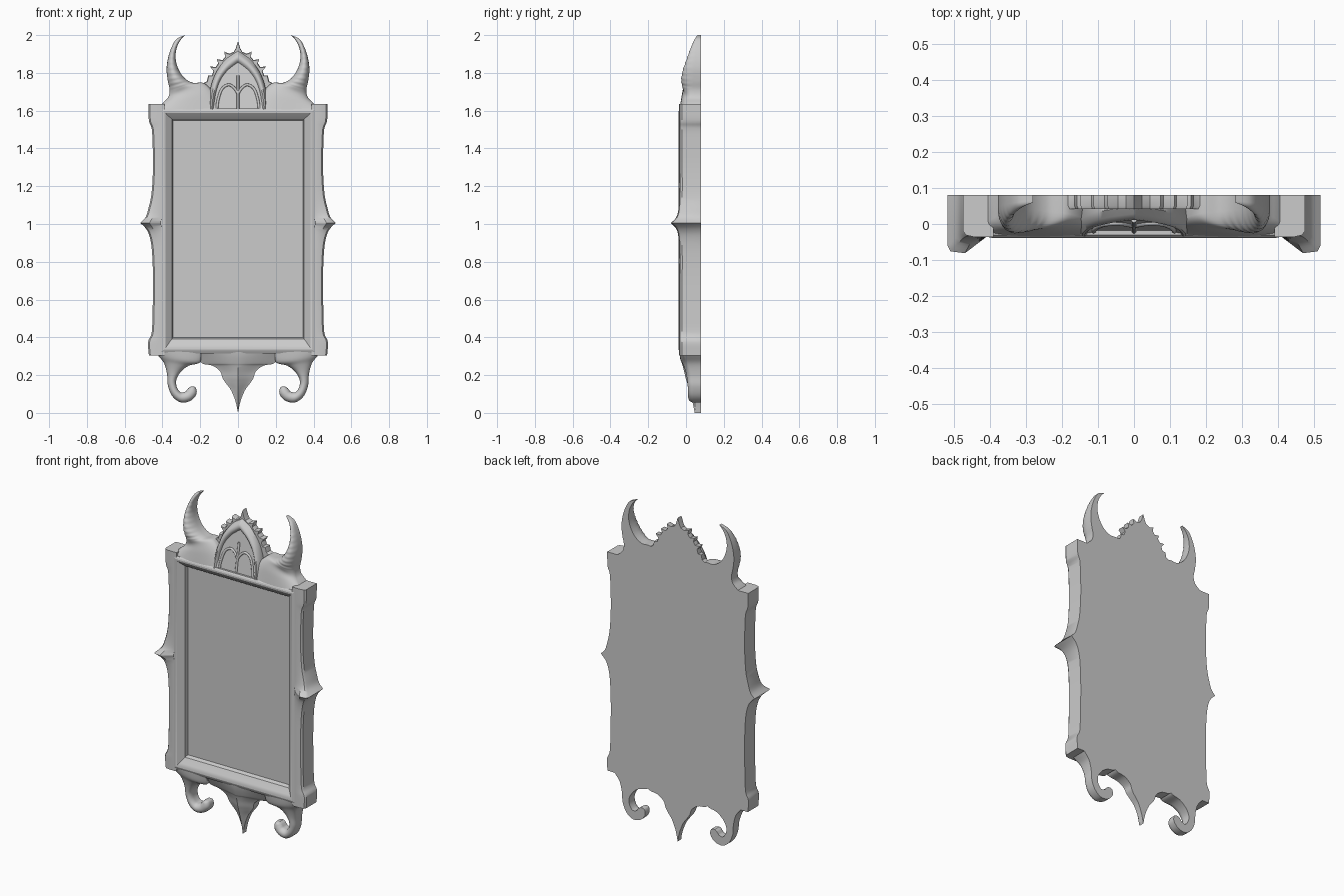
import bpy, bmesh, math

BACK = 0.08


def smooth(rows, n=5):
    """Catmull-Rom through tuples of any length."""
    out = []
    for i in range(len(rows) - 1):
        p0, p1 = rows[max(i - 1, 0)], rows[i]
        p2, p3 = rows[i + 1], rows[min(i + 2, len(rows) - 1)]
        for k in range(n):
            t = k / n
            out.append(tuple(0.5 * (2 * b + (c - a) * t + (2 * a - 5 * b + 4 * c - d) * t * t
                                    + (3 * b - a - 3 * c + d) * t ** 3)
                             for a, b, c, d in zip(p0, p1, p2, p3)))
    return out + [rows[-1]]


def loft(name, rings, mirror=False, angle=35):
    """Skin equal-length closed rings and cap both ends."""
    bm = bmesh.new()
    vr = [[bm.verts.new(p) for p in r] for r in rings]
    m = len(vr[0])
    for a, b in zip(vr, vr[1:]):
        for j in range(m):
            k = (j + 1) % m
            bm.faces.new((a[j], a[k], b[k], b[j]))
    bm.faces.new(vr[0])
    bm.faces.new(vr[-1])
    bmesh.ops.remove_doubles(bm, verts=bm.verts, dist=0.0002)
    bmesh.ops.recalc_face_normals(bm, faces=bm.faces)
    me = bpy.data.meshes.new(name)
    bm.to_mesh(me)
    bm.free()
    ob = bpy.data.objects.new(name, me)
    bpy.context.collection.objects.link(ob)
    bpy.ops.object.select_all(action='DESELECT')
    bpy.context.view_layer.objects.active = ob
    ob.select_set(True)
    bpy.ops.object.shade_smooth_by_angle(angle=math.radians(angle))
    if mirror:
        ob.modifiers.new("Mirror", 'MIRROR').use_mirror_merge = False
    return ob


def ribbon(name, rows, mirror=False, ridge=False, ripple=0.0, n=5):
    """Flat-backed strip; rows hold ax, az, bx, bz, edge_y, front_y."""
    rings = []
    for i, (ax, az, bx, bz, e, f) in enumerate(smooth(rows, n)):
        if ripple and 2 * n < i < 6 * n:
            f += ripple * math.sin(i * math.pi / 2)
            e += ripple * math.sin(i * math.pi / 2)
        ring = [(ax, BACK, az)]
        for k in range(15):
            u = k / 14
            t = 0.5 - 0.5 * math.cos(math.pi * u)      # denser near the edges
            h = (1 - abs(1 - 2 * t)) ** 1.4 if ridge else math.sin(math.pi * u)
            ring.append((ax + (bx - ax) * t, e + (f - e) * h, az + (bz - az) * t))
        ring.append((bx, BACK, bz))
        rings.append(ring)
    return loft(name, rings, mirror)


# Horns flaring into the top of the frame
ribbon("horn", [
    (.280, 2.00, .280, 2.00, .065, .060),
    (.325, 1.98, .305, 1.972, .060, .045),
    (.352, 1.935, .325, 1.93, .055, .025),
    (.370, 1.88, .330, 1.875, .050, .005),
    (.378, 1.82, .315, 1.82, .045, -.015),
    (.372, 1.76, .285, 1.775, .040, -.025),
    (.362, 1.71, .240, 1.748, .035, -.020),
    (.370, 1.67, .180, 1.745, .028, -.015),
    (.400, 1.64, .130, 1.69, .010, -.025),
    (.450, 1.59, .100, 1.59, -.025, -.037)], mirror=True, ripple=0.0015, n=8)

# Curled feet under the frame
ribbon("curl", [
    (.455, .34, .200, .34, -.030, -.037),
    (.420, .30, .200, .27, -.008, -.030),
    (.390, .26, .260, .25, .012, -.015),
    (.375, .20, .300, .22, .030, .000),
    (.370, .14, .325, .18, .038, .008),
    (.345, .085, .325, .14, .040, .010),
    (.300, .055, .305, .11, .042, .012),
    (.250, .065, .280, .112, .045, .015),
    (.220, .10, .268, .125, .045, .018),
    (.225, .135, .262, .132, .048, .025),
    (.250, .14, .250, .14, .050, .045)], mirror=True, n=6)

# Ridged pendant in the middle of the bottom: z, half width, edge y, front y
PENDANT = [(.34, .24, -.030, -.037), (.30, .22, -.008, -.032), (.262, .19, .010, -.022),
           (.25, .135, .014, -.018), (.22, .095, .022, -.010), (.185, .082, .030, -.002),
           (.16, .066, .035, .006), (.12, .037, .042, .018), (.06, .013, .047, .034),
           (.0, .0, .050, .046)]
ribbon("pendant", [(w, z, -w, z, e, f) for z, w, e, f in PENDANT], ridge=True)

# Side rails with a pointed spike at mid height: z, outer x, spike height
low = [(.305, .472, 0), (.375, .476, 0), (.42, .458, 0), (.5, .453, 0), (.7, .45, 0),
       (.85, .455, 0), (.93, .467, .004), (.975, .487, .016), (1.005, .517, .045)]
high = [(1.005, .517, .045), (1.035, .49, .016), (1.08, .475, .004), (1.16, .458, 0), (1.3, .45, 0),
        (1.45, .453, 0), (1.51, .458, 0), (1.55, .472, 0), (1.635, .474, 0)]
loft("side_rail", [[(x, BACK, z), (x, -.02 - .9 * s, z), (x - .008, -.031 - s, z),
                    (x - .03 - .4 * s, -.036 - s, z), (.41, -.036, z), (.39, -.036, z), (.39, BACK, z)]
                   for z, x, s in smooth(low) + smooth(high)[1:]], mirror=True)

# Rectangular moulding, mirror glass and back board: half width, bottom, top, y
MOULD = [(.415, .315, 1.612, BACK), (.415, .315, 1.612, -.030), (.405, .325, 1.605, -.036),
         (.392, .335, 1.597, -.039), (.383, .345, 1.587, -.037), (.372, .36, 1.575, -.028),
         (.350, .392, 1.555, -.010), (.345, .40, 1.548, .012)]
loft("frame_and_glass", [[(-w, y, b), (w, y, b), (w, y, t), (-w, y, t)] for w, b, t, y in MOULD], angle=20)

# Crest plate with crockets along the pointed gable
half = [(.19, 1.60), (.22, 1.742), (.19, 1.742), (.165, 1.755), (.158, 1.785), (.138, 1.785),
        (.13, 1.81), (.148, 1.833), (.118, 1.832), (.105, 1.85), (.112, 1.873), (.082, 1.868),
        (.068, 1.885), (.073, 1.912), (.045, 1.902), (.022, 1.912), (.012, 1.93), (.0, 1.968)]
outline = half + [(-x, z) for x, z in half[-2::-1]]
loft("crest", [[(x, BACK, z) for x, z in outline], [(x, .05, z) for x, z in outline],
               [(x * .98, .042, 1.6 + (z - 1.6) * .985) for x, z in outline]], angle=30)


# Leaning gothic arch on the crest
def lean(z):
    return -.036 + (z - 1.6) * .17


arch = smooth([(.150, 1.60), (.148, 1.66), (.135, 1.73), (.11, 1.795), (.07, 1.85), (.03, 1.884), (0, 1.905)], 4)
arch += [(-x, z) for x, z in arch[-2::-1]]
rings = [[(x, .06, z) for x, z in arch]]
for s, off in [(1.05, .030), (1.0, .012), (.96, .001), (.91, .0), (.87, .006), (.84, .016)]:
    pts = [(x * s, 1.6 + (z - 1.6) * s) for x, z in arch]
    rings.append([(x, lean(z) + off, z) for x, z in pts])
loft("arch", rings, angle=50)

# Tracery: mullion and two small lancets
cu = bpy.data.curves.new("tracery", 'CURVE')
cu.dimensions = '3D'
cu.bevel_depth = .007
cu.bevel_resolution = 3
cu.use_fill_caps = True
lancet = smooth([(.112, 1.61), (.105, 1.66), (.085, 1.715), (.05, 1.737), (.02, 1.72), (0, 1.69)], 4)
for path in ([(0, 1.60), (0, 1.785)], lancet, [(-x, z) for x, z in lancet]):
    sp = cu.splines.new('POLY')
    sp.points.add(len(path) - 1)
    for p, (x, z) in zip(sp.points, path):
        p.co = (x, lean(z) + .015, z, 1)
bpy.context.collection.objects.link(bpy.data.objects.new("tracery", cu))
